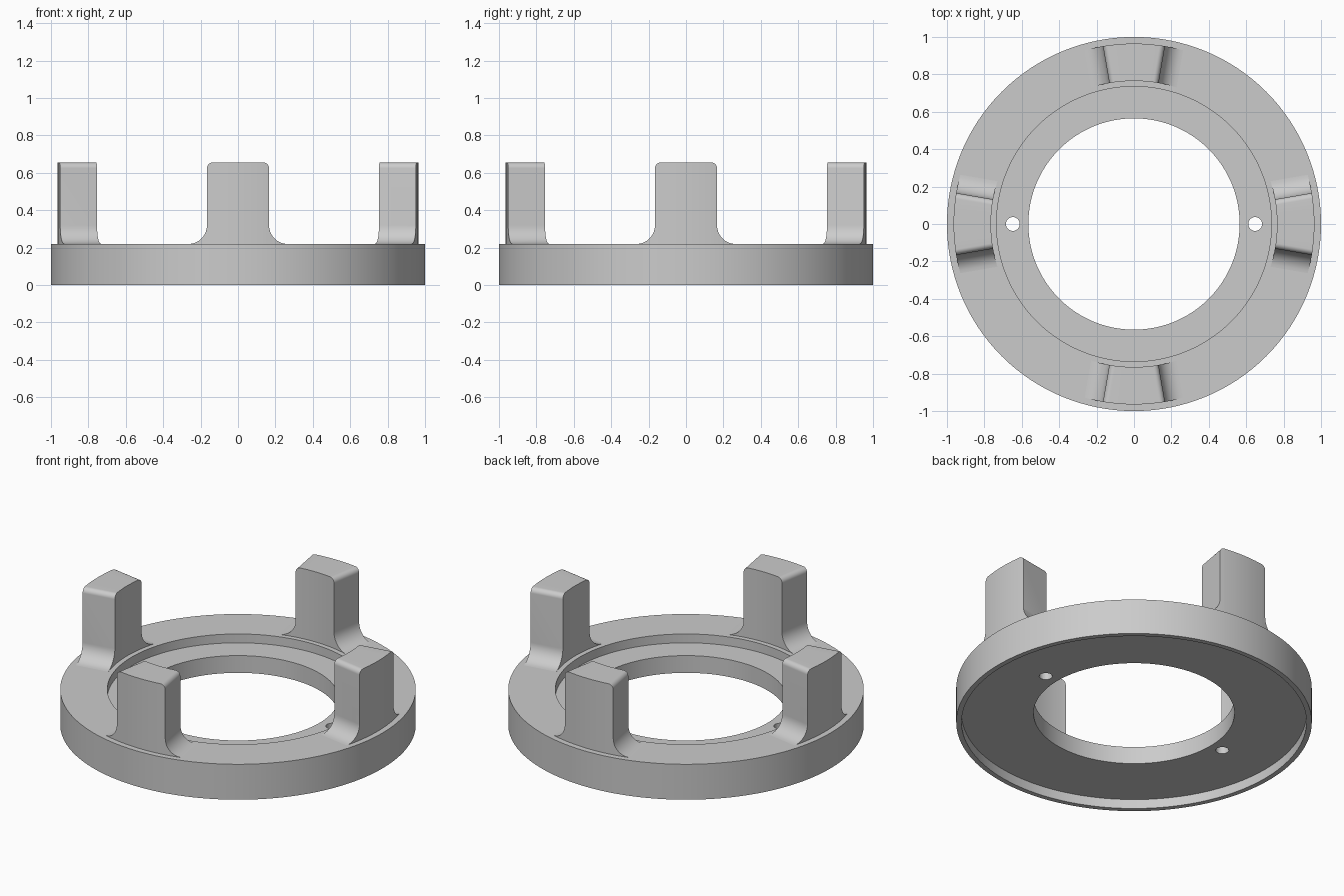
import bpy, bmesh, math

if "Cube" in bpy.data.objects:
    bpy.data.objects.remove(bpy.data.objects["Cube"])

grey = bpy.data.materials.new("light grey")
grey.diffuse_color = (0.6, 0.6, 0.6, 1)
grey.use_nodes = True
grey.node_tree.nodes["Principled BSDF"].inputs["Base Color"].default_value = grey.diffuse_color


def make_object(name, bm):
    bmesh.ops.remove_doubles(bm, verts=bm.verts, dist=1e-5)
    bmesh.ops.recalc_face_normals(bm, faces=bm.faces)
    mesh = bpy.data.meshes.new(name)
    bm.to_mesh(mesh)
    bm.free()
    mesh.materials.append(grey)
    obj = bpy.data.objects.new(name, mesh)
    bpy.context.collection.objects.link(obj)
    return obj


def smooth(obj):
    bpy.ops.object.select_all(action='DESELECT')
    obj.select_set(True)
    bpy.context.view_layer.objects.active = obj
    bpy.ops.object.shade_smooth_by_angle(angle=math.radians(30))


# Base ring: stepped section (radius, height) turned around z
TOP = 0.22
section = [(1, 0), (1, TOP), (0.735, TOP), (0.735, 0.165), (0.565, 0.165),
           (0.565, 0.058), (0.97, 0.058), (0.97, 0)]
bm = bmesh.new()
verts = [bm.verts.new((r, 0, z)) for r, z in section]
edges = [bm.edges.new((verts[i], verts[(i + 1) % len(verts)])) for i in range(len(verts))]
bmesh.ops.spin(bm, geom=verts + edges, cent=(0, 0, 0), axis=(0, 0, 1),
               angle=math.tau, steps=128)
ring = make_object("base_ring", bm)

# Two screw holes through the recessed floor
bm = bmesh.new()
for side in (-1, 1):
    made = bmesh.ops.create_cone(bm, cap_ends=True, segments=32, radius1=0.037,
                                 radius2=0.037, depth=0.3)
    bmesh.ops.translate(bm, verts=made["verts"], vec=(side * 0.648, 0, 0.11))
cutter = make_object("hole_cutter", bm)
cutter.hide_render = True
cut = ring.modifiers.new("screw_holes", 'BOOLEAN')
cut.operation = 'DIFFERENCE'
cut.solver = 'EXACT'
cut.object = cutter
bpy.context.view_layer.objects.active = ring
bpy.ops.object.modifier_apply(modifier=cut.name)
bpy.data.objects.remove(cutter)
smooth(ring)

# Post: side outline as (offset from the radial side plane, height)
R_IN, R_OUT, HALF = 0.765, 0.965, math.radians(9.9)
POST_TOP, FILLET, ROUND, STEPS = 0.655, 0.1, 0.03, 10
half_outline = []
for i in range(STEPS + 1):       # concave foot fillet
    a = math.pi / 2 * i / STEPS
    half_outline.append((FILLET * (1 - math.sin(a)), TOP + FILLET * (1 - math.cos(a))))
for i in range(STEPS + 1):       # rounded top edge
    a = math.pi / 2 * i / STEPS
    half_outline.append((-ROUND * (1 - math.cos(a)), POST_TOP - ROUND * (1 - math.sin(a))))


def post(name, heading):
    # columns hold (inner angle, outer angle, height)
    left = [(HALF + math.asin(d / R_IN), HALF + math.asin(d / R_OUT), z)
            for d, z in half_outline]
    ti, to, _ = left[-1]
    middle = [(ti * k, to * k, POST_TOP) for k in (0.6, 0.2, -0.2, -0.6)]
    columns = left + middle + [(-i, -o, z) for i, o, z in reversed(left)]
    bm = bmesh.new()
    rows = []
    for i, o, z in columns:
        rows.append([bm.verts.new((r * math.cos(heading + t), r * math.sin(heading + t), h))
                     for r, t, h in ((R_IN, i, 0.2), (R_IN, i, z), (R_OUT, o, z), (R_OUT, o, 0.2))])
    for a, b in zip(rows, rows[1:]):
        for k in range(4):
            n = (k + 1) % 4
            bm.faces.new((a[k], a[n], b[n], b[k]))
    bm.faces.new(rows[0])
    bm.faces.new(rows[-1])
    smooth(make_object(name, bm))


for n, name in enumerate(("right_post", "back_post", "left_post", "front_post")):
    post(name, n * math.pi / 2)
